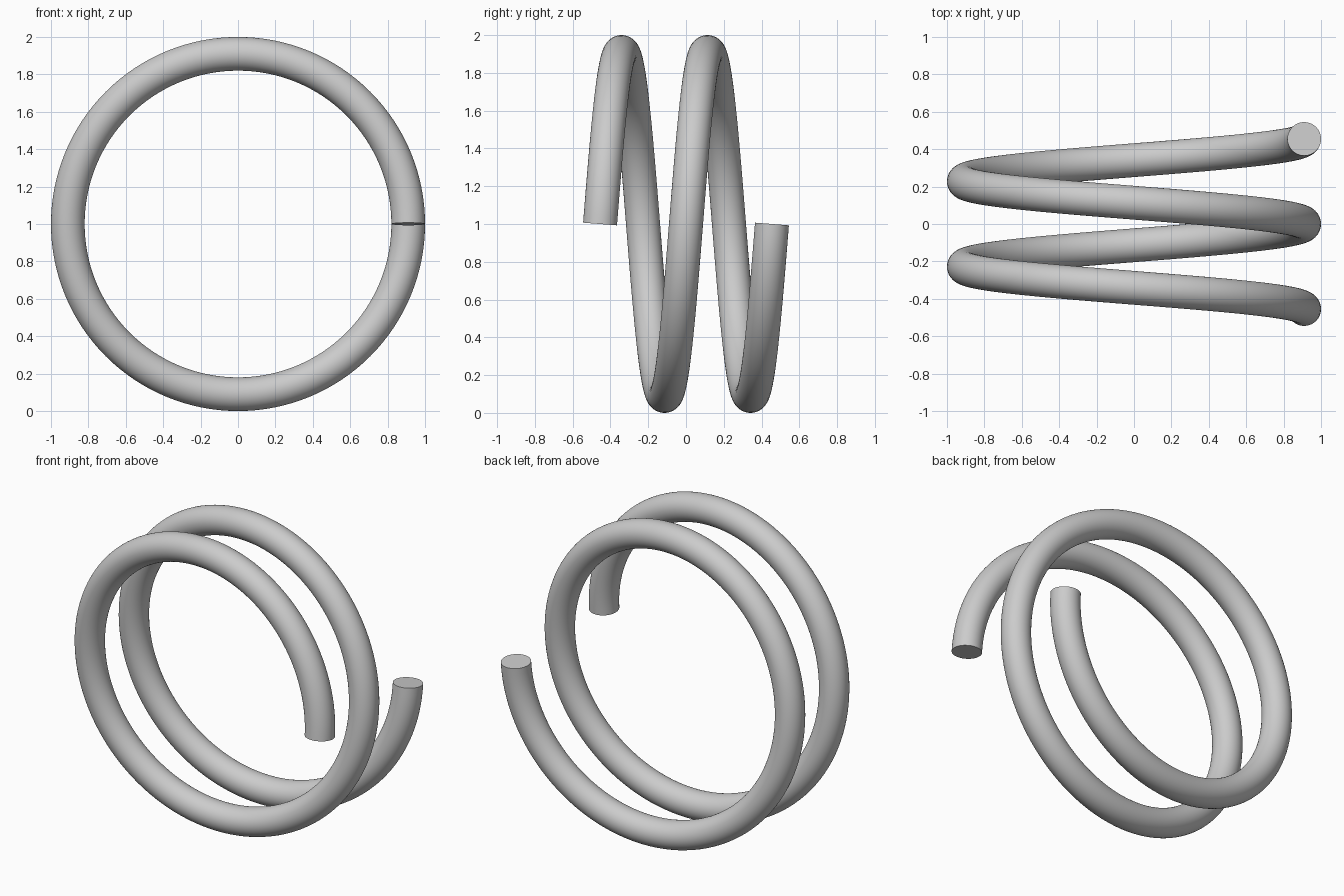
import bpy, bmesh
from math import sin, cos, pi
from mathutils import Vector

if "Cube" in bpy.data.objects:
    bpy.data.objects.remove(bpy.data.objects["Cube"])

R, r = 0.91, 0.09          # coil radius, wire radius
PITCH, TURNS = 0.455, 2
STEPS, SIDES = 256, 48

bm = bmesh.new()

# Wire cross-sections, square to the helix around the y axis
rings = []
for i in range(STEPS + 1):
    t = 2 * pi * TURNS * i / STEPS
    out = Vector((cos(t), 0, sin(t)))
    centre = out * R + Vector((0, PITCH * (t / (2 * pi) - TURNS / 2), 1))
    tangent = Vector((-R * sin(t), PITCH / (2 * pi), R * cos(t))).normalized()
    side = tangent.cross(out)
    rings.append([bm.verts.new(centre + r * (cos(a) * out + sin(a) * side))
                  for a in (2 * pi * k / SIDES for k in range(SIDES))])

# Skin between sections
for a, b in zip(rings, rings[1:]):
    for k in range(SIDES):
        n = (k + 1) % SIDES
        bm.faces.new((a[k], a[n], b[n], b[k]))

# Flat cut ends
bm.faces.new(rings[0])
bm.faces.new(rings[-1])
bmesh.ops.recalc_face_normals(bm, faces=bm.faces)

mesh = bpy.data.meshes.new("coil_spring")
bm.to_mesh(mesh)
bm.free()
coil = bpy.data.objects.new("coil_spring", mesh)
bpy.context.collection.objects.link(coil)
bpy.context.view_layer.objects.active = coil
coil.select_set(True)
bpy.ops.object.shade_smooth_by_angle()
